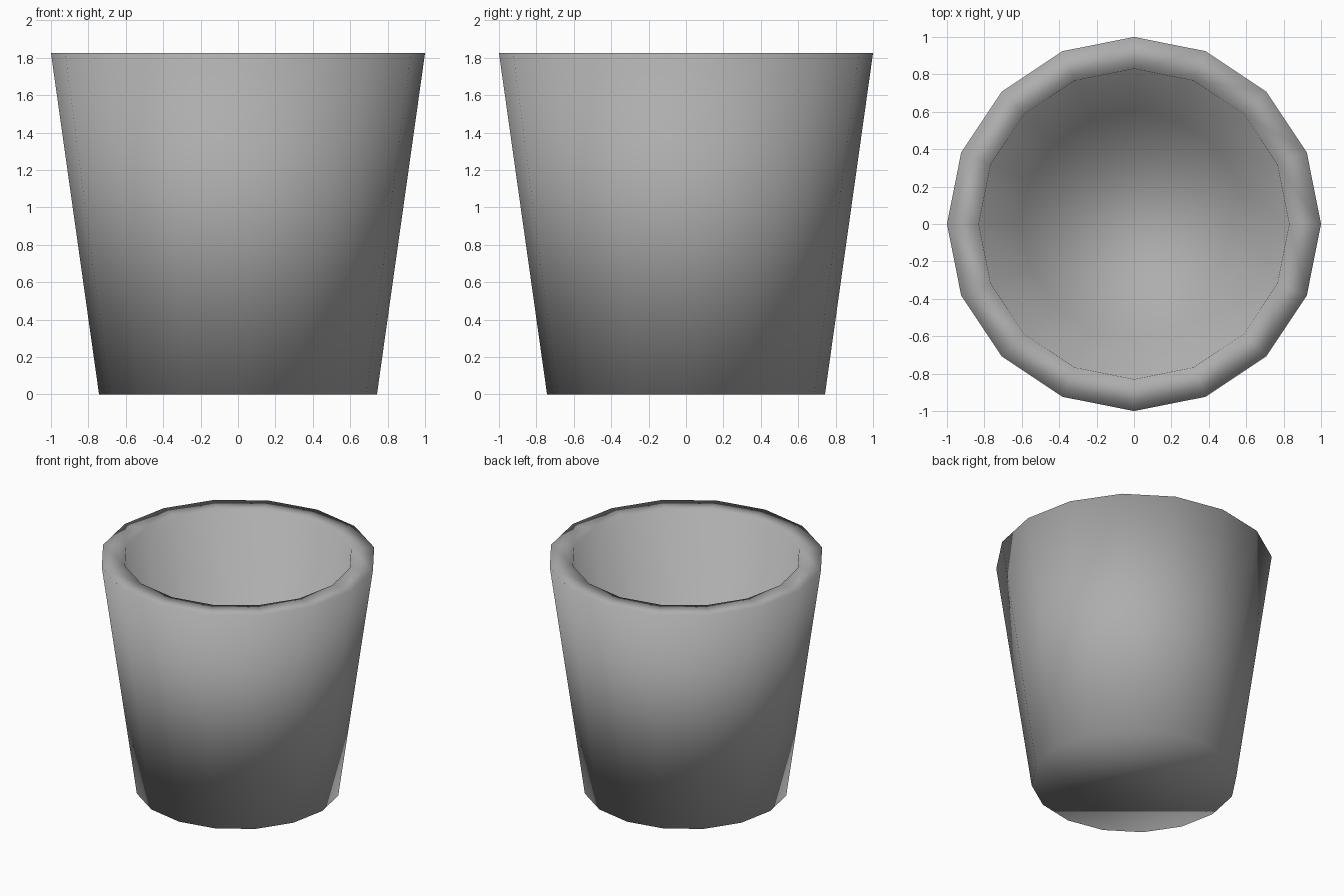
import bpy, bmesh, math

SIDES = 16

cube = bpy.data.objects.get("Cube")
if cube:
    bpy.data.objects.remove(cube, do_unlink=True)

# Single plain grey
grey = bpy.data.materials.new("plain_grey")
grey.use_nodes = True
colour = (0.42, 0.42, 0.42, 1)
grey.diffuse_color = colour
grey.node_tree.nodes["Principled BSDF"].inputs["Base Color"].default_value = colour

# Profile (radius, height): outer foot, outer rim, inner rim, inner floor
profile = [(0.743, 0), (1.0, 1.825), (0.83, 1.825), (0.605, 0.16)]


def ring(bm, radius, z):
    step = math.tau / SIDES
    return [bm.verts.new((radius * math.cos(i * step), radius * math.sin(i * step), z))
            for i in range(SIDES)]


bm = bmesh.new()
rings = [ring(bm, r, z) for r, z in profile]

# Outer wall, flat rim and inner wall
for low, high in zip(rings, rings[1:]):
    for i in range(SIDES):
        j = (i + 1) % SIDES
        bm.faces.new((low[i], low[j], high[j], high[i]))

# Underside and inner floor
bm.faces.new(rings[0][::-1])
bm.faces.new(rings[-1])
bmesh.ops.recalc_face_normals(bm, faces=bm.faces[:])

# Soft shading throughout
for face in bm.faces:
    face.smooth = True

mesh = bpy.data.meshes.new("tapered_pot")
bm.to_mesh(mesh)
bm.free()
mesh.materials.append(grey)
pot = bpy.data.objects.new("tapered_pot", mesh)
bpy.context.collection.objects.link(pot)
